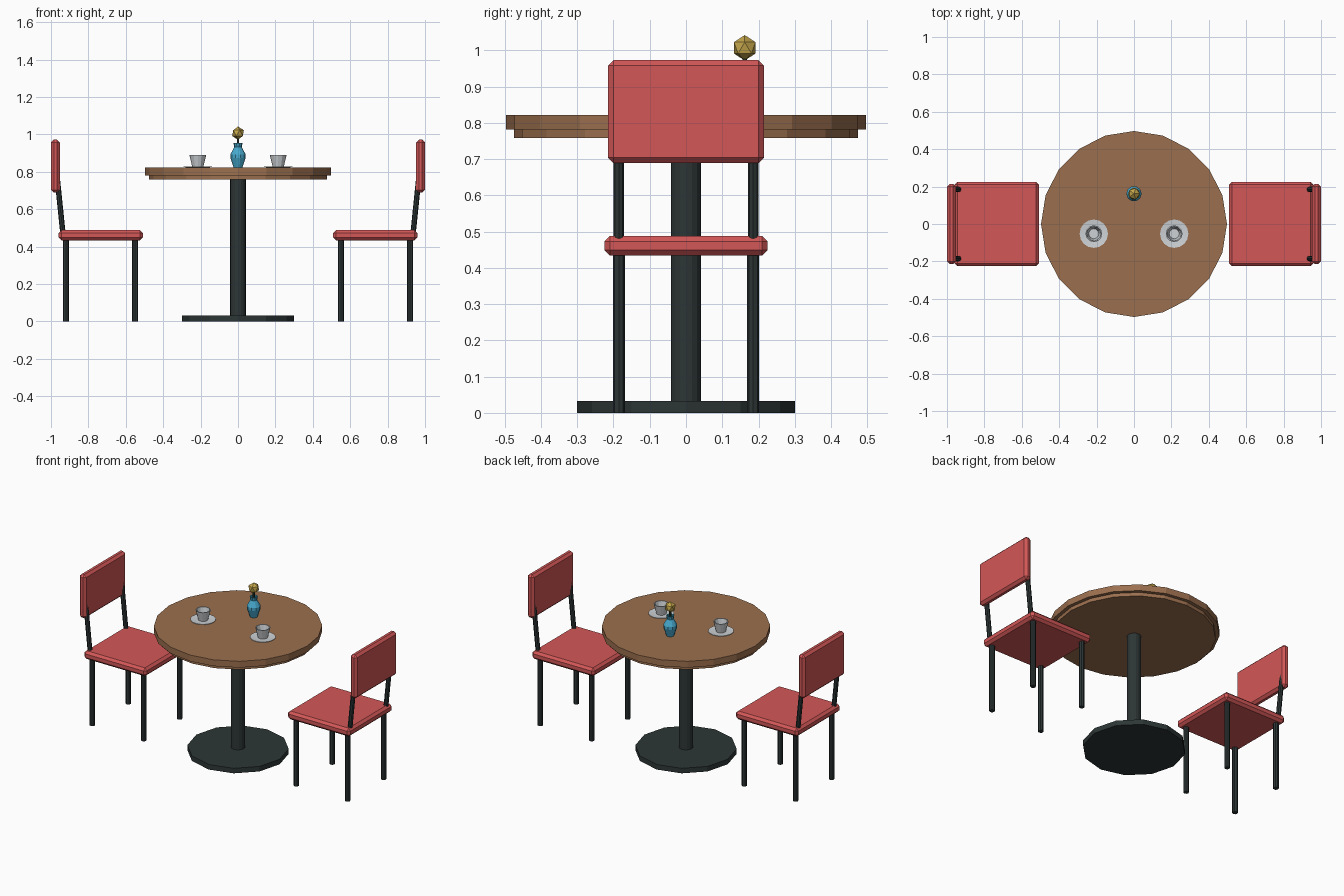
import bpy, bmesh, math
from mathutils import Vector

if "Cube" in bpy.data.objects:
    bpy.data.objects.remove(bpy.data.objects["Cube"])


def material(name, r, g, b):
    m = bpy.data.materials.new(name)
    m.use_nodes = True
    m.diffuse_color = (r, g, b, 1)
    m.node_tree.nodes["Principled BSDF"].inputs["Base Color"].default_value = (r, g, b, 1)
    return m


RED = material("red upholstery", 0.65, 0.095, 0.095)
WOOD = material("brown wood", 0.33, 0.16, 0.077)
METAL = material("dark metal", 0.026, 0.036, 0.036)
WHITE = material("white china", 0.62, 0.65, 0.67)
BLUE = material("blue glaze", 0.065, 0.41, 0.63)
GOLD = material("gold petals", 0.55, 0.38, 0.07)
GREEN = material("dark green stem", 0.02, 0.05, 0.03)


def finish(name, bm, mat):
    bmesh.ops.recalc_face_normals(bm, faces=bm.faces)
    mesh = bpy.data.meshes.new(name)
    bm.to_mesh(mesh)
    bm.free()
    mesh.materials.append(mat)
    obj = bpy.data.objects.new(name, mesh)
    bpy.context.collection.objects.link(obj)
    return obj


def lathe(name, profile, sides, mat, x=0, y=0):
    """Turn a (radius, height) profile and cap both of its ends."""
    bm = bmesh.new()
    rings = []
    for r, z in profile:
        angles = [math.tau * i / sides for i in range(sides)]
        rings.append([bm.verts.new((x + r * math.cos(a), y + r * math.sin(a), z)) for a in angles])
    for low, high in zip(rings, rings[1:]):
        for i in range(sides):
            j = (i + 1) % sides
            bm.faces.new((low[i], low[j], high[j], high[i]))
    bm.faces.new(rings[0][::-1])
    bm.faces.new(rings[-1])
    return finish(name, bm, mat)


def rod(name, start, end, radius, sides, mat):
    start, end = Vector(start), Vector(end)
    axis = end - start
    bm = bmesh.new()
    bmesh.ops.create_cone(bm, cap_ends=True, segments=sides, radius1=radius,
                          radius2=radius, depth=axis.length)
    turn = axis.to_track_quat("Z", "Y").to_matrix()
    bmesh.ops.rotate(bm, verts=bm.verts, matrix=turn)
    bmesh.ops.translate(bm, verts=bm.verts, vec=(start + end) / 2)
    return finish(name, bm, mat)


def cushion(name, centre, size, mat):
    """Box with chamfered edges."""
    bm = bmesh.new()
    bmesh.ops.create_cube(bm, size=1)
    bmesh.ops.scale(bm, verts=bm.verts, vec=size)
    bmesh.ops.translate(bm, verts=bm.verts, vec=centre)
    bmesh.ops.bevel(bm, geom=bm.edges[:], offset=0.015, segments=1, affect="EDGES")
    return finish(name, bm, mat)


# Table
lathe("table_top", [(0.475, 0.758), (0.475, 0.781), (0.497, 0.781), (0.497, 0.822)], 20, WOOD)
lathe("table_column", [(0.042, 0.03), (0.042, 0.76)], 16, METAL)
lathe("table_base", [(0.3, 0), (0.3, 0.033)], 12, METAL)

for s, side in ((1, "left"), (-1, "right")):
    # Chair
    cushion(side + "_seat", (s * 0.734, 0, 0.461), (0.45, 0.45, 0.054), RED)
    cushion(side + "_backrest", (s * 0.9765, 0, 0.831), (0.047, 0.43, 0.284), RED)
    for y, end in ((-0.185, "front"), (0.185, "rear")):
        for x, place in ((0.55, "inner"), (0.92, "outer")):
            rod(f"{side}_{place}_{end}_leg", (s * x, y, 0), (s * x, y, 0.445), 0.0165, 8, METAL)
        rod(f"{side}_{end}_back_post", (s * 0.934, y, 0.45), (s * 0.985, y, 0.947),
            0.0145, 8, METAL)
    # Cup and saucer
    cx, cy = s * 0.215, -0.052
    lathe(side + "_saucer", [(0.045, 0.821), (0.076, 0.826), (0.076, 0.829), (0.045, 0.826)],
          16, WHITE, cx, cy)
    lathe(side + "_cup", [(0.029, 0.824), (0.045, 0.89), (0.039, 0.89), (0.027, 0.832)],
          12, WHITE, cx, cy)

# Vase and flower
VY = 0.162
lathe("vase", [(0.023, 0.821), (0.041, 0.875), (0.041, 0.893), (0.02, 0.932),
               (0.024, 0.953), (0.019, 0.953), (0.015, 0.93)], 10, BLUE, 0, VY)
rod("flower_stem", (0, VY, 0.9), (0, VY, 0.985), 0.006, 6, GREEN)
bm = bmesh.new()
bmesh.ops.create_icosphere(bm, subdivisions=1, radius=0.035)
bmesh.ops.translate(bm, verts=bm.verts, vec=(0, VY, 1.007))
finish("flower_head", bm, GOLD)
